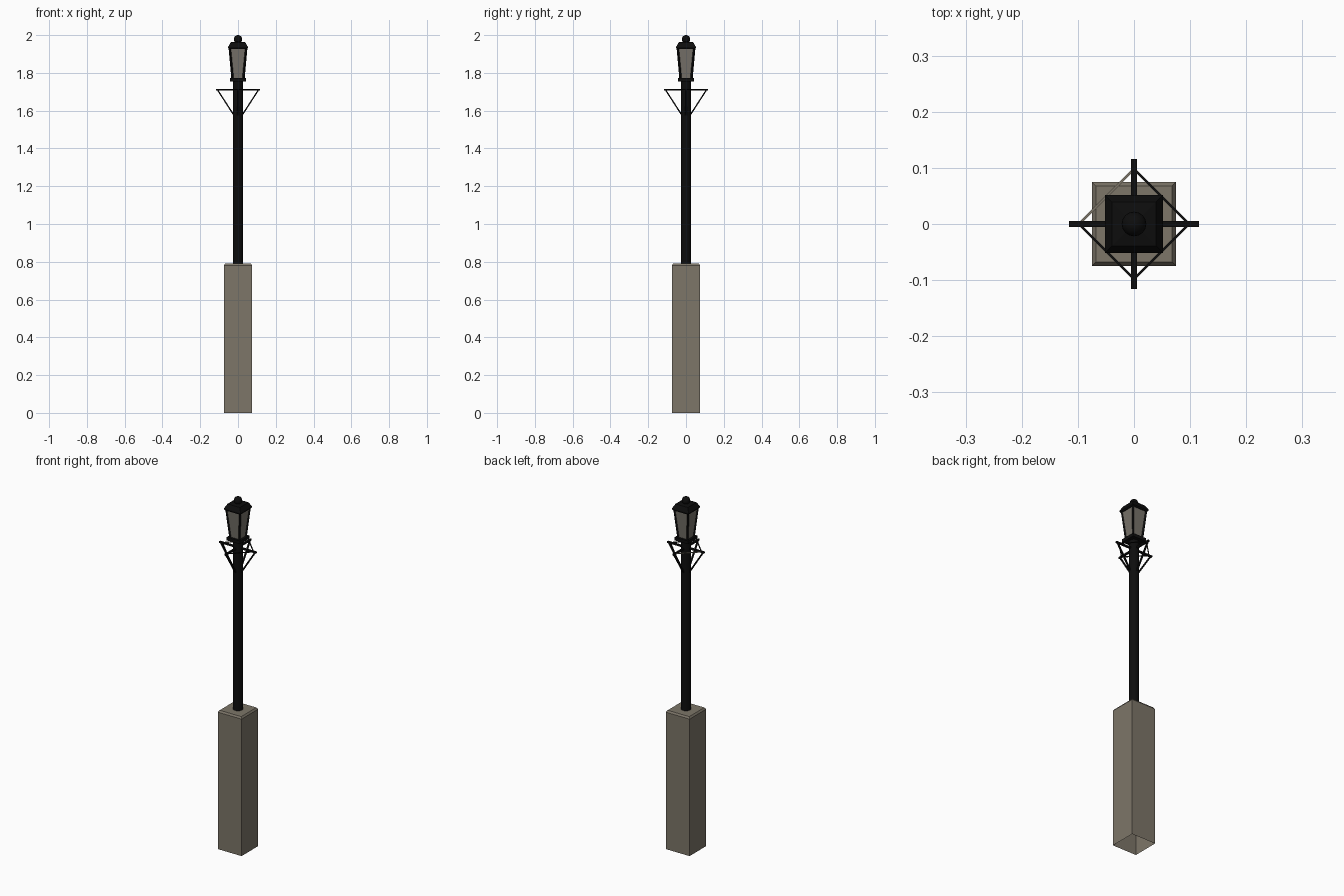
import bpy, bmesh, math
from mathutils import Vector

if "Cube" in bpy.data.objects:
    bpy.data.objects.remove(bpy.data.objects["Cube"])


def mat(name, rgb):
    m = bpy.data.materials.new(name)
    m.diffuse_color = (*rgb, 1)
    m.use_nodes = True
    m.node_tree.nodes["Principled BSDF"].inputs["Base Color"].default_value = m.diffuse_color
    return m


STONE = mat("warm grey stone", (0.205, 0.180, 0.140))
BLACK = mat("black iron", (0.004, 0.004, 0.004))
GLASS = mat("lantern glass", (0.185, 0.170, 0.145))


def finish(name, bm, m):
    bmesh.ops.recalc_face_normals(bm, faces=bm.faces)
    me = bpy.data.meshes.new(name)
    bm.to_mesh(me)
    bm.free()
    me.materials.append(m)
    ob = bpy.data.objects.new(name, me)
    bpy.context.collection.objects.link(ob)
    return ob


def square_loft(name, profile, m, bottom=True, top=True):
    """Stack square rings given as (half width, height)."""
    bm = bmesh.new()
    rings = [[bm.verts.new((sx * h, sy * h, z))
              for sx, sy in ((-1, -1), (1, -1), (1, 1), (-1, 1))]
             for h, z in profile]
    for a, b in zip(rings, rings[1:]):
        for i in range(4):
            j = (i + 1) % 4
            bm.faces.new((a[i], a[j], b[j], b[i]))
    if bottom:
        bm.faces.new(rings[0][::-1])
    if top:
        bm.faces.new(rings[-1])
    return finish(name, bm, m)


def bar(name, p, q, width, height, m):
    """Rectangular bar between two points."""
    p, q = Vector(p), Vector(q)
    d = (q - p).normalized()
    side = d.cross(Vector((0, 0, 1))).normalized()
    up = side.cross(d)
    bm = bmesh.new()
    ends = [[bm.verts.new(c + side * sx * width / 2 + up * sy * height / 2)
             for sx, sy in ((-1, -1), (1, -1), (1, 1), (-1, 1))] for c in (p, q)]
    a, b = ends
    for i in range(4):
        j = (i + 1) % 4
        bm.faces.new((a[i], a[j], b[j], b[i]))
    bm.faces.new(a[::-1])
    bm.faces.new(b)
    return finish(name, bm, m)


def smooth(ob):
    bpy.ops.object.select_all(action='DESELECT')
    ob.select_set(True)
    bpy.context.view_layer.objects.active = ob
    bpy.ops.object.shade_smooth_by_angle(angle=math.radians(35))


# Stone plinth, open underneath, with a chamfered top
square_loft("plinth", [(0.075, 0), (0.075, 0.78), (0.068, 0.79)], STONE, bottom=False)

# Round iron pole
bm = bmesh.new()
bmesh.ops.create_cone(bm, cap_ends=True, segments=16, radius1=0.026, radius2=0.026, depth=0.98)
bmesh.ops.translate(bm, verts=bm.verts, vec=(0, 0, 1.275))
smooth(finish("pole", bm, BLACK))

# Lantern: base plate, tapered glass, rim and roof
square_loft("lantern_base", [(0.042, 1.755), (0.042, 1.773)], BLACK)
square_loft("lantern_glass", [(0.029, 1.773), (0.044, 1.931)], GLASS, False, False)
square_loft("lantern_roof", [(0.047, 1.926), (0.052, 1.932), (0.052, 1.938),
                             (0.039, 1.962), (0.012, 1.966)], BLACK)
for i in range(4):
    a = math.radians(45 + 90 * i)
    c, s = math.cos(a) * math.sqrt(2), math.sin(a) * math.sqrt(2)
    bar("lantern_corner_bar", (0.029 * c, 0.029 * s, 1.77),
        (0.0435 * c, 0.0435 * s, 1.932), 0.009, 0.009, BLACK)

# Ball finial
bm = bmesh.new()
bmesh.ops.create_uvsphere(bm, u_segments=16, v_segments=10, radius=0.022)
bmesh.ops.translate(bm, verts=bm.verts, vec=(0, 0, 1.978))
smooth(finish("finial", bm, BLACK))

# Four arms with diagonal struts, linked by a diamond of thin rods
Z = 1.711
for i in range(4):
    a = math.pi / 2 * i
    c, s = math.cos(a), math.sin(a)
    c2, s2 = -s, c
    bar("arm", (0.01 * c, 0.01 * s, Z), (0.116 * c, 0.116 * s, Z), 0.010, 0.009, BLACK)
    bar("strut", (0.018 * c, 0.018 * s, 1.57), (0.109 * c, 0.109 * s, Z), 0.008, 0.007, BLACK)
    bar("link_rod", (0.098 * c, 0.098 * s, Z), (0.098 * c2, 0.098 * s2, Z),
        0.005, 0.005, STONE if i == 1 else BLACK)
